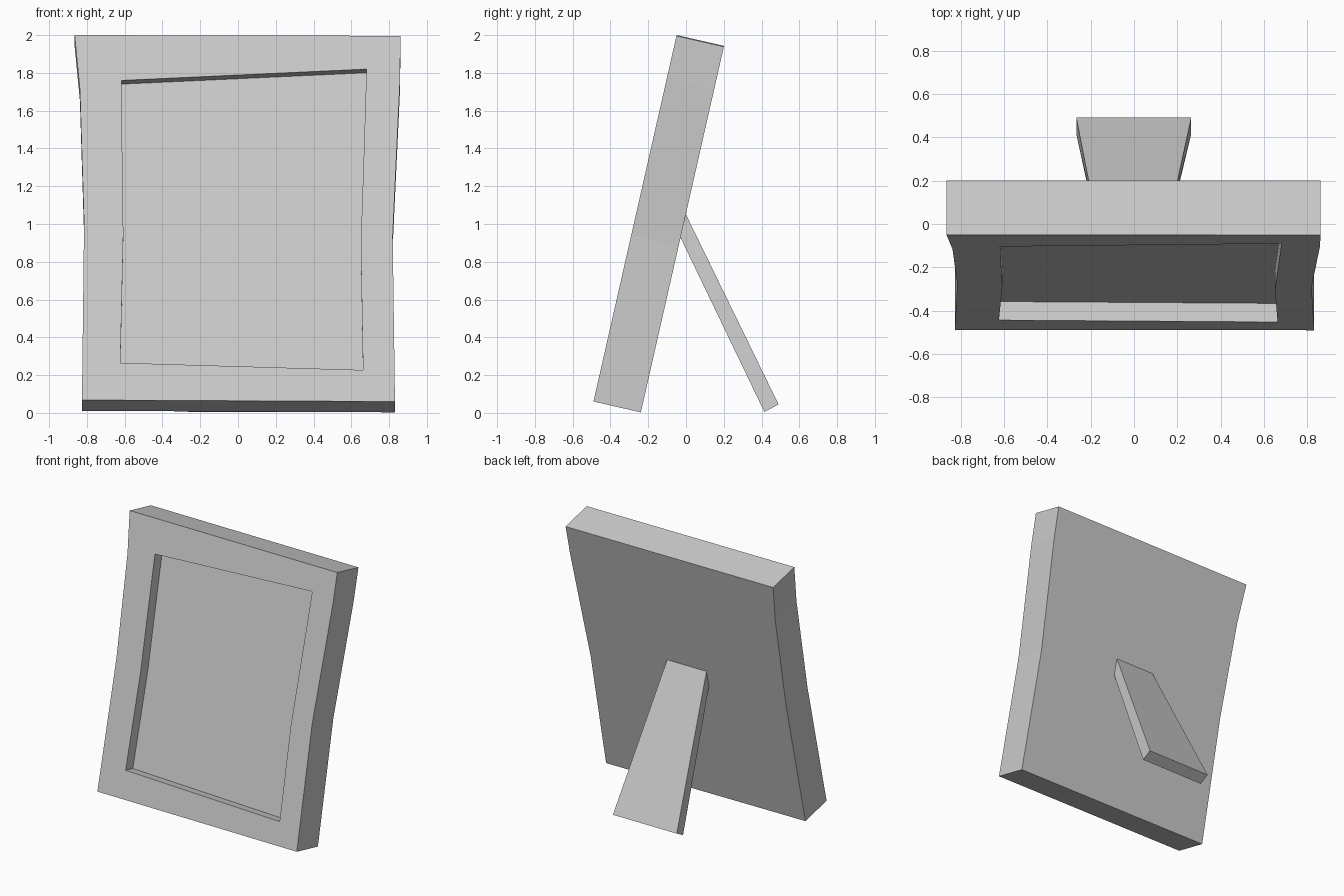
import bpy, bmesh

if "Cube" in bpy.data.objects:
    bpy.data.objects.remove(bpy.data.objects["Cube"])

SLOPE = 0.227          # backward lean of the panel (dy per dz)
THICK = 0.251          # panel thickness measured along y
RECESS = 0.086         # recess depth measured along y


def point(x, z, depth):
    """Point of the leaning panel: x and z on the front face, pushed back by depth."""
    return (x, -0.49 + (z - 0.06) * SLOPE + depth, z - depth * SLOPE)


def ring(bm, outline, depth):
    return [bm.verts.new(point(x, z, depth)) for x, z in outline]


def bridge(bm, a, b):
    n = len(a)
    for i in range(n):
        j = (i + 1) % n
        bm.faces.new((a[i], a[j], b[j], b[i]))


def finish(bm, name):
    bmesh.ops.recalc_face_normals(bm, faces=bm.faces)
    mesh = bpy.data.meshes.new(name)
    bm.to_mesh(mesh)
    bm.free()
    obj = bpy.data.objects.new(name, mesh)
    bpy.context.collection.objects.link(obj)


# Picture frame panel: slightly bowed outline with a crooked recess
outer = [(-0.865, 2.0), (-0.837, 1.71), (-0.815, 1.0), (-0.826, 0.068),
         (0.831, 0.06), (0.819, 0.94), (0.858, 1.77), (0.86, 1.996)]
inner = [(-0.617, 1.76), (-0.613, 1.4), (-0.607, 0.95), (-0.623, 0.265),
         (0.662, 0.227), (0.65, 0.89), (0.667, 1.4), (0.68, 1.82)]
bm = bmesh.new()
back = ring(bm, outer, THICK)
front = ring(bm, outer, 0)
lip = ring(bm, inner, 0)
floor = ring(bm, inner, RECESS)
for a, b in ((back, front), (front, lip), (lip, floor)):
    bridge(bm, a, b)
bm.faces.new(back)
bm.faces.new(floor)
finish(bm, "frame_panel")

# Rear stand: tapered slab from the panel's back to the ground
bm = bmesh.new()
profile = [(0.0, 1.05), (0.49, 0.045), (0.415, 0.005), (-0.03, 0.93)]
left = [bm.verts.new((x, y, z)) for x, (y, z) in zip((-0.17, -0.266, -0.266, -0.17), profile)]
right = [bm.verts.new((x, y, z)) for x, (y, z) in zip((0.157, 0.264, 0.264, 0.157), profile)]
bridge(bm, left, right)
bm.faces.new(left)
bm.faces.new(right)
finish(bm, "rear_stand")
